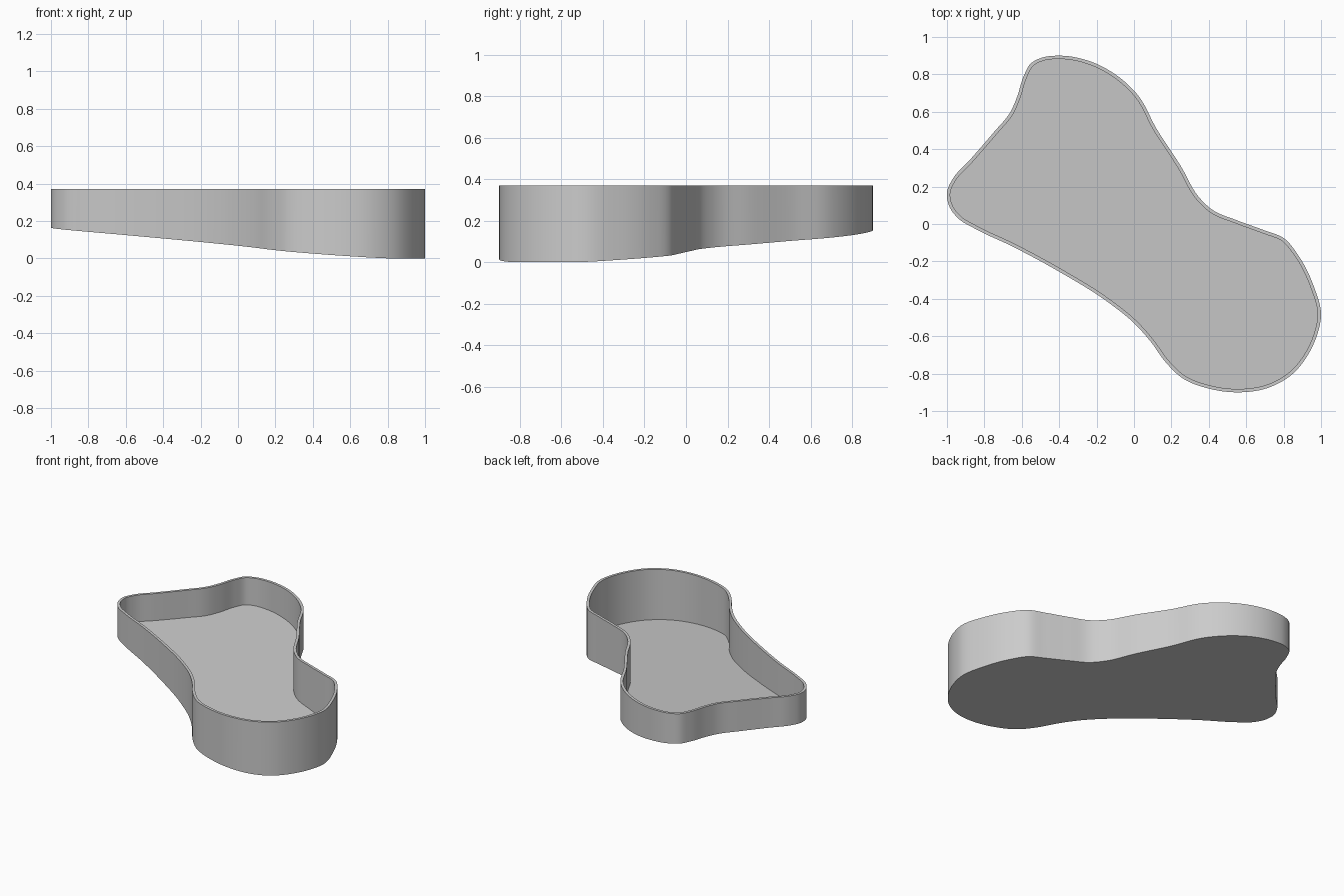
import bpy
import bmesh
import math
from mathutils import Vector

cube = bpy.data.objects.get("Cube")
if cube:
    bpy.data.objects.remove(cube, do_unlink=True)

RIM_HEIGHT = 0.37
WALL = 0.018
FLOOR = 0.02
STEPS = 6

# Free-form plan outline, clockwise from the back
OUTLINE = [Vector(p) for p in [
    (-.40, .90), (-.25, .875), (-.10, .80), (.02, .69), (.12, .51), (.25, .31),
    (.35, .14), (.42, .075), (.55, .02), (.70, -.035), (.80, -.075), (.88, -.17),
    (.96, -.33), (1, -.49), (.98, -.59), (.93, -.70), (.85, -.80), (.72, -.875),
    (.55, -.90), (.40, -.88), (.26, -.825), (.17, -.74), (.09, -.63), (0, -.53),
    (-.15, -.41), (-.40, -.255), (-.65, -.12), (-.85, -.025), (-.94, .03),
    (-.99, .10), (-1, .17), (-.97, .24), (-.88, .34), (-.75, .49), (-.66, .60),
    (-.625, .68), (-.59, .79), (-.55, .86), (-.49, .89)]]


def smooth_loop(points, steps):
    """Closed curve through the points, with chord-weighted tangents."""
    n = len(points)
    tangents = []
    for i in range(n):
        before = points[i] - points[i - 1]
        after = points[(i + 1) % n] - points[i]
        a, b = before.length, after.length
        tangents.append((before / a * b + after / b * a) / (a + b))
    loop = []
    for i in range(n):
        p, q = points[i], points[(i + 1) % n]
        chord = (q - p).length
        h0 = p + tangents[i] * chord / 3
        h1 = q - tangents[(i + 1) % n] * chord / 3
        for s in range(steps):
            t = s / steps
            u = 1 - t
            loop.append(p * u**3 + h0 * (3 * u * u * t) + h1 * (3 * u * t * t) + q * t**3)
    return loop


def inset_loop(loop, distance):
    """Move a clockwise loop inward along its normals."""
    n = len(loop)
    result = []
    for i, p in enumerate(loop):
        d = (loop[(i + 1) % n] - loop[i - 1]).normalized()
        result.append(p + Vector((d.y, -d.x)) * distance)
    return result


def base_height(p):
    """Sloping underside: deep at the front left, shallow at the back right."""
    return max(0, 0.09 - 0.068 * p.x + 0.042 * p.y)


def rim_height(p):
    return RIM_HEIGHT


def floor_height(p):
    return base_height(p) + FLOOR


# One flat grey for the whole shell
grey = bpy.data.materials.new("plain grey")
grey.use_nodes = True
colour = (0.6, 0.6, 0.6, 1)
grey.diffuse_color = colour
grey.node_tree.nodes["Principled BSDF"].inputs["Base Color"].default_value = colour

# Basin shell: underside, outer wall, rim, inner wall and floor
outer = smooth_loop(OUTLINE, STEPS)
inner = inset_loop(outer, WALL)
bm = bmesh.new()
rings = []
for loop, height in ((outer, base_height), (outer, rim_height),
                     (inner, rim_height), (inner, floor_height)):
    rings.append([bm.verts.new((p.x, p.y, height(p))) for p in loop])
for low, high in zip(rings, rings[1:]):
    for i in range(len(low)):
        bm.faces.new((low[i - 1], low[i], high[i], high[i - 1]))
bm.faces.new(rings[0])
bm.faces.new(rings[-1])
bmesh.ops.recalc_face_normals(bm, faces=bm.faces)

mesh = bpy.data.meshes.new("basin_shell")
bm.to_mesh(mesh)
bm.free()
mesh.materials.append(grey)
basin = bpy.data.objects.new("basin_shell", mesh)
bpy.context.collection.objects.link(basin)

# Smooth walls with crisp rim and floor edges
bpy.ops.object.select_all(action='DESELECT')
basin.select_set(True)
bpy.context.view_layer.objects.active = basin
bpy.ops.object.shade_smooth_by_angle(angle=math.radians(30))
